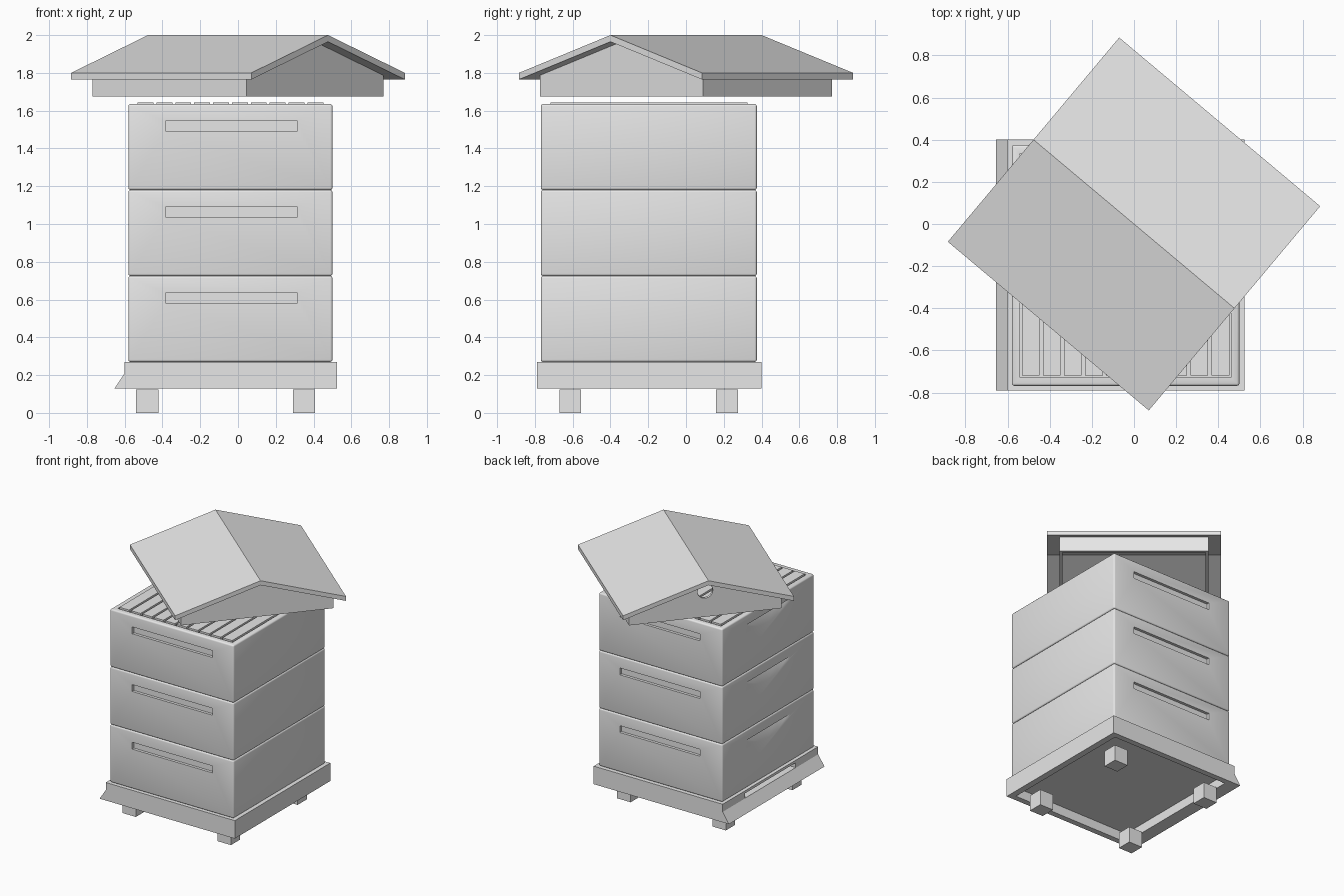
import bpy, bmesh, math
from mathutils import Matrix

if "Cube" in bpy.data.objects:
    bpy.data.objects.remove(bpy.data.objects["Cube"], do_unlink=True)

mat = bpy.data.materials.new("light_grey")
mat.use_nodes = True
mat.diffuse_color = (0.8, 0.8, 0.8, 1)
mat.node_tree.nodes["Principled BSDF"].inputs["Base Color"].default_value = (0.8, 0.8, 0.8, 1)


def finish(name, bm):
    bmesh.ops.recalc_face_normals(bm, faces=bm.faces)
    mesh = bpy.data.meshes.new(name)
    bm.to_mesh(mesh)
    bm.free()
    mesh.materials.append(mat)
    obj = bpy.data.objects.new(name, mesh)
    bpy.context.collection.objects.link(obj)
    return obj


def add_box(bm, xs, ys, zs):
    centre = [(a + b) / 2 for a, b in (xs, ys, zs)]
    size = [b - a for a, b in (xs, ys, zs)]
    m = Matrix.Translation(centre) @ Matrix.Diagonal((*size, 1))
    bmesh.ops.create_cube(bm, size=1, matrix=m)


def box(name, xs, ys, zs):
    bm = bmesh.new()
    add_box(bm, xs, ys, zs)
    return finish(name, bm)


def prism(name, profile, span, axis="x"):
    """Extrude a profile of (across, z) points along x or y."""
    bm = bmesh.new()
    place = (lambda p, s: (s, p[0], p[1])) if axis == "x" else (lambda p, s: (p[0], s, p[1]))
    face = bm.faces.new([bm.verts.new(place(p, span[0])) for p in profile])
    new = bmesh.ops.extrude_face_region(bm, geom=[face])["geom"]
    step = place((0, 0), span[1] - span[0])
    bmesh.ops.translate(bm, verts=[v for v in new if isinstance(v, bmesh.types.BMVert)], vec=step)
    return finish(name, bm)


def cone(name, r_low, r_high, depth, sides, matrix):
    bm = bmesh.new()
    bmesh.ops.create_cone(bm, cap_ends=True, segments=sides, radius1=r_low,
                          radius2=r_high, depth=depth, matrix=matrix)
    return finish(name, bm)


def apply(obj, mod):
    bpy.context.view_layer.objects.active = obj
    bpy.ops.object.modifier_apply(modifier=mod.name)


def cut(obj, cutter):
    mod = obj.modifiers.new("cut", "BOOLEAN")
    mod.operation, mod.solver, mod.object = "DIFFERENCE", "EXACT", cutter
    apply(obj, mod)
    bpy.data.objects.remove(cutter, do_unlink=True)


def smooth(obj):
    bpy.ops.object.select_all(action="DESELECT")
    obj.select_set(True)
    bpy.context.view_layer.objects.active = obj
    bpy.ops.object.shade_smooth_by_angle(angle=math.radians(35))


# Feet
for i, x in enumerate((-0.54, 0.29)):
    for j, y in enumerate((-0.67, 0.16)):
        box(f"foot_{i}_{j}", (x, x + 0.118), (y, y + 0.115), (0, 0.125))

# Base tray: open frame, floor, entrance and sloping landing board
X, Y = (-0.58, 0.5), (-0.768, 0.375)
base = box("base_frame", (-0.6, 0.525), (-0.79, 0.4), (0.128, 0.27))
cut(base, box("cutter", (-0.55, 0.475), (-0.745, 0.355), (0, 0.5)))
cut(base, box("cutter", (-0.7, -0.5), (-0.51, 0.12), (0.212, 0.25)))
box("base_floor", (-0.555, 0.48), (-0.75, 0.36), (0.2, 0.212))
prism("landing_board", [(-0.6, 0.128), (-0.655, 0.128), (-0.6, 0.21)], (-0.79, 0.4), "y")

# Stacked boxes with hand slots and frames
WALL, TALL, SCOOP, RADIUS = 0.04, 0.455, 0.033, 1.28
for i in range(3):
    z = 0.27 + i * TALL
    body = box(f"hive_box_{i + 1}", X, Y, (z, z + TALL))
    bevel = body.modifiers.new("bevel", "BEVEL")
    bevel.width, bevel.segments = 0.012, 3
    apply(body, bevel)
    cut(body, box("cutter", (X[0] + WALL, X[1] - WALL), (Y[0] + WALL, Y[1] - WALL),
                  (z - 0.1, z + TALL + 0.1)))
    # Long slots on front and back
    for y in Y:
        cut(body, box("cutter", (-0.385, 0.315), (y - 0.022, y + 0.022), (z + 0.312, z + 0.366)))
    # Scooped grip on the entrance side
    at = Matrix.Translation((X[0] - RADIUS + SCOOP, sum(Y) / 2, z + 0.335))
    cut(body, cone("cutter", RADIUS - SCOOP, RADIUS, 0.08, 64, at))
    smooth(body)

    # Frames: wide top bars over thinner panels
    bm = bmesh.new()
    pitch = (X[1] - X[0] - 2 * WALL) / 10
    for k in range(10):
        x = X[0] + WALL + pitch * (k + 0.5)
        add_box(bm, (x - 0.042, x + 0.042), (-0.718, 0.325), (z + 0.435, z + 0.463))
        add_box(bm, (x - 0.025, x + 0.025), (-0.7, 0.31), (z + 0.03, z + 0.435))
    finish(f"frames_{i + 1}", bm)

# Lifted roof, turned on the stack
EAVE = 0.6325
roof = prism("roof_panels", [(-EAVE, 1.8), (0, 2), (EAVE, 1.8), (EAVE, 1.765),
                             (0, 1.965), (-EAVE, 1.765)], (-0.6225, 0.6225))


def gable(name, half, low, lift, reach):
    side = 1.787 + lift
    return prism(name, [(-half, low), (half, low), (half, side), (0, 1.966 + lift),
                        (-half, side)], (-reach, reach))


walls = gable("roof_walls", 0.564, 1.675, 0, 0.532)
cut(walls, gable("cutter", 0.542, 1.5, 0.1, 0.51))
hole_at = Matrix.Translation((-0.53, 0, 1.878)) @ Matrix.Rotation(math.pi / 2, 4, "Y")
cut(walls, cone("cutter", 0.057, 0.057, 0.2, 16, hole_at))
for part in (roof, walls):
    part.data.transform(Matrix.Rotation(math.radians(-40), 4, "Z"))
